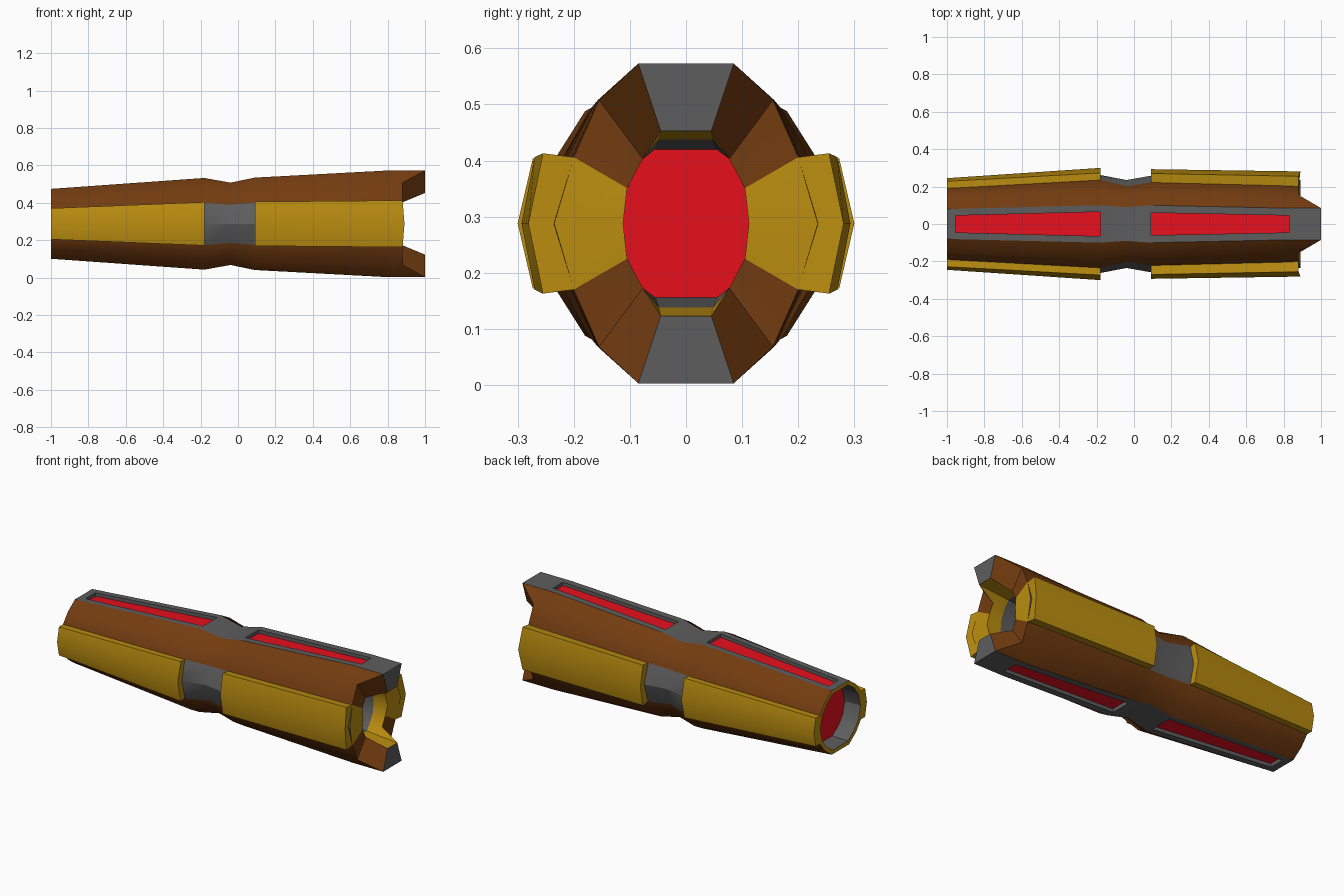
import bpy, bmesh

if "Cube" in bpy.data.objects:
    bpy.data.objects.remove(bpy.data.objects["Cube"])

CZ = 0.288  # height of the long axis


def material(name, rgb):
    m = bpy.data.materials.new(name)
    m.diffuse_color = (*rgb, 1)
    m.use_nodes = True
    m.node_tree.nodes["Principled BSDF"].inputs["Base Color"].default_value = m.diffuse_color
    return m


MATS = [material("dark_grey", (0.11, 0.11, 0.11)),
        material("brown", (0.17, 0.045, 0.005)),
        material("gold", (0.5, 0.27, 0.005)),
        material("red", (0.8, 0.005, 0.012))]
GREY, BROWN, GOLD, RED = range(4)

# Columns round the section: g ridge, b brown, s side, k slot
KIND = "gbbssbbgkgbbssbbgk"


def finish(bm, name):
    me = bpy.data.meshes.new(name)
    bm.to_mesh(me)
    bm.free()
    for m in MATS:
        me.materials.append(m)
    ob = bpy.data.objects.new(name, me)
    bpy.context.collection.objects.link(ob)
    bpy.ops.object.select_all(action='DESELECT')
    ob.select_set(True)
    bpy.context.view_layer.objects.active = ob
    bpy.ops.object.shade_smooth_by_angle(angle=0.5)
    return ob


def ring(bm, xs, e, a, h, b, c, d):
    """Section ring mirrored from one quarter: slot edge, ridge edge, mid, side edge, side apex."""
    q = [(xs[0], e, h), (xs[0], a, h), (xs[1], *b), (xs[2], *c), (xs[3], d, 0)]
    pts = q + [(x, y, -z) for x, y, z in q[3::-1]]
    pts += [(x, -y, -z) for x, y, z in q] + [(x, -y, z) for x, y, z in q[3::-1]]
    return [bm.verts.new((x, y, z + CZ)) for x, y, z in pts]


def flat(x):
    return (x,) * 4


def body():
    bm = bmesh.new()
    end = (1, 0.88, 0.88, 0.89)
    # x positions, slot half width, ridge half width, half height, mid, side edge, side apex
    rows = [
        (flat(-0.9), .04, .068, .160, (.125, .120), (.163, .072), .182),
        (flat(-1), .04, .070, .164, (.128, .123), (.167, .073), .186),
        (flat(-1), .045, .080, .187, (.145, .140), (.190, .083), .210),
        (flat(-.955), .045, .081, .190, (.147, .143), (.1925, .085), .213),
        (flat(-.18), .065, .100, .245, (.180, .200), (.235, .113), .262),
        (flat(-.04), .062, .090, .220, (.160, .175), (.203, .102), .235),
        (flat(.09), .060, .100, .247, (.172, .202), (.222, .113), .258),
        (flat(.8), .046, .085, .285, (.157, .220), (.204, .119), .240),
        (flat(.83), .045, .085, .285, (.156, .220), (.203, .119), .238),
        (end, .045, .085, .285, (.155, .220), (.200, .118), .235),
        (end, .020, .045, .165, (.077, .115), (.105, .063), .112),
        (flat(.8), .020, .048, .150, (.078, .114), (.105, .063), .112),
        (flat(.6), .020, .055, .132, (.080, .113), (.105, .062), .112),
    ]
    rings = [ring(bm, *r) for r in rows]
    slots = []
    for s, (r0, r1) in enumerate(zip(rings, rings[1:])):
        for i, k in enumerate(KIND):
            j = (i + 1) % len(KIND)
            f = bm.faces.new((r0[i], r0[j], r1[j], r1[i]))
            col = {"b": BROWN, "s": GREY}.get(k, GREY)
            if s in (0, 11):
                col = GREY                      # bore walls
            elif s == 1:
                col = GOLD                      # rear rim
            elif s >= 9 and k == "s":
                col = GOLD                      # front side end
            elif s == 10:
                col = GOLD                      # front bore lip
            if k == "k" and s in (3, 6, 7):
                col = RED
                slots.append(f)
            f.material_index = col
    # Red plugs closing both bores
    for r in (rings[0], rings[-1]):
        bm.faces.new(r).material_index = RED
    bmesh.ops.recalc_face_normals(bm, faces=bm.faces[:])
    # Sunken red slots
    walls = bmesh.ops.inset_region(bm, faces=slots, thickness=0, depth=-0.02)
    for f in walls["faces"]:
        f.material_index = GREY
    finish(bm, "grip_body")


def side_panel(name, side, rows):
    """Raised gold panel with a shallow peak along its middle."""
    bm = bmesh.new()
    secs = []
    for x, xa, base, zb, out, zo, apex in rows:
        pts = [(x, base, zb), (x, out, zo), (xa, apex, 0), (x, out, -zo), (x, base, -zb)]
        secs.append([bm.verts.new((px, side * y, z + CZ)) for px, y, z in pts])
    for i in range(5):
        j = (i + 1) % 5
        bm.faces.new((secs[0][i], secs[0][j], secs[1][j], secs[1][i]))
    for s in secs:
        bm.faces.new(s)
    for f in bm.faces:
        f.material_index = GOLD
    bmesh.ops.recalc_face_normals(bm, faces=bm.faces[:])
    finish(bm, name)


body()
for side, tag in ((-1, "front"), (1, "back")):
    side_panel(tag + "_panel_left", side,
               [(-1, -1, .188, .083, .228, .083, .245),
                (-.18, -.18, .232, .113, .273, .116, .300)])
    side_panel(tag + "_panel_right", side,
               [(.09, .09, .220, .113, .270, .118, .293),
                (.88, .89, .200, .118, .255, .125, .281)])
